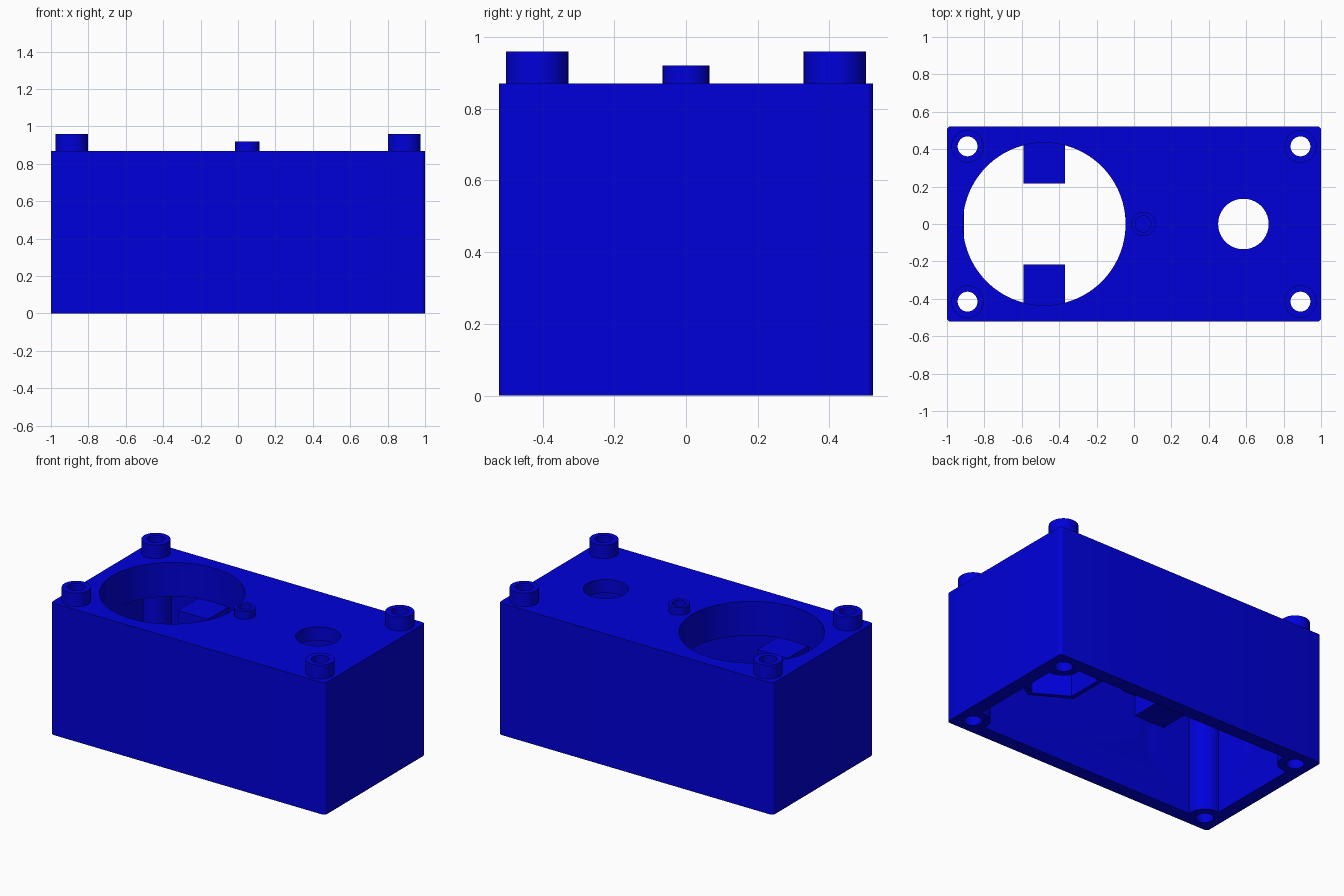
import bpy, bmesh, math

if "Cube" in bpy.data.objects:
    bpy.data.objects.remove(bpy.data.objects["Cube"])

blue = bpy.data.materials.new("blue_plastic")
blue.diffuse_color = (0.0, 0.0, 0.7, 1)
blue.use_nodes = True
blue.node_tree.nodes["Principled BSDF"].inputs["Base Color"].default_value = blue.diffuse_color


def make_object(name, bm):
    bmesh.ops.recalc_face_normals(bm, faces=bm.faces)
    mesh = bpy.data.meshes.new(name)
    bm.to_mesh(mesh)
    bm.free()
    ob = bpy.data.objects.new(name, mesh)
    bpy.context.collection.objects.link(ob)
    return ob


def prism(name, x, y, r, z0, z1, sides=64):
    """Upright prism with its first corner pointing to +y."""
    bm = bmesh.new()
    ring = []
    for i in range(sides):
        a = math.pi / 2 + 2 * math.pi * i / sides
        ring.append(bm.verts.new((x + r * math.cos(a), y + r * math.sin(a), z0)))
    base = bm.faces.new(ring)
    top = bmesh.ops.extrude_face_region(bm, geom=[base])["geom"]
    verts = [g for g in top if isinstance(g, bmesh.types.BMVert)]
    bmesh.ops.translate(bm, verts=verts, vec=(0, 0, z1 - z0))
    return make_object(name, bm)


def block(name, x0, x1, y0, y1, z0, z1, radius=0):
    bm = bmesh.new()
    bmesh.ops.create_cube(bm, size=1)
    for v in bm.verts:
        v.co = ((x0 + x1) / 2 + v.co.x * (x1 - x0),
                (y0 + y1) / 2 + v.co.y * (y1 - y0),
                (z0 + z1) / 2 + v.co.z * (z1 - z0))
    if radius:
        edges = [e for e in bm.edges
                 if abs(e.verts[0].co.z - e.verts[1].co.z) > 0.01]
        bmesh.ops.bevel(bm, geom=edges, offset=radius, segments=5,
                        profile=0.5, affect='EDGES')
    return make_object(name, bm)


def combine(body, part, operation):
    mod = body.modifiers.new(operation.lower(), 'BOOLEAN')
    mod.operation = operation
    mod.solver = 'EXACT'
    mod.object = part
    part.hide_render = True
    bpy.context.view_layer.objects.active = body
    bpy.ops.object.modifier_apply(modifier=mod.name)
    bpy.data.objects.remove(part, do_unlink=True)


HX, HY, TOP, WALL = 1.0, 0.522, 0.87, 0.09
corners = [(sx * 0.89, sy * 0.415) for sx in (-1, 1) for sy in (-1, 1)]

# Open-bottomed shell
body = block("enclosure", -HX, HX, -HY, HY, 0, TOP, 0.02)
combine(body, block("cavity", -HX + WALL, HX - WALL, -HY + WALL, HY - WALL,
                    -0.1, TOP - WALL), 'DIFFERENCE')

# Collar below the large opening and hexagonal sleeve below the small one
combine(body, prism("collar", -0.48, 0, 0.475, 0.645, 0.84, 96), 'UNION')
combine(body, prism("hex_sleeve", 0.585, 0, 0.27, 0.225, 0.84, 6), 'UNION')

# Corner posts inside, with raised bosses on the top
for x, y in corners:
    combine(body, prism("post", x, y, 0.105, 0, 0.83), 'UNION')
    combine(body, prism("boss", x, y, 0.087, 0.8, 0.96), 'UNION')
combine(body, prism("small_boss", 0.05, 0, 0.065, 0.82, 0.92), 'UNION')

# Openings
combine(body, prism("large_opening", -0.48, 0, 0.435, 0.3, 1.1, 96), 'DIFFERENCE')
combine(body, prism("hex_pocket", 0.585, 0, 0.237, 0.1, TOP - WALL, 6), 'DIFFERENCE')
combine(body, prism("small_opening", 0.585, 0, 0.135, 0.5, 1.1), 'DIFFERENCE')
combine(body, prism("small_boss_hole", 0.05, 0, 0.043, 0.82, 1.1), 'DIFFERENCE')
for x, y in corners:
    combine(body, prism("screw_hole", x, y, 0.053, -0.1, 1.1), 'DIFFERENCE')

# Two support tabs on the long walls below the large opening
for s in (-1, 1):
    y0, y1 = sorted((s * 0.217, s * 0.47))
    combine(body, block("support_tab", -0.59, -0.37, y0, y1, 0.51, 0.644), 'UNION')

body.data.materials.clear()
body.data.materials.append(blue)
for p in body.data.polygons:
    p.material_index = 0
bpy.ops.object.select_all(action='DESELECT')
body.select_set(True)
bpy.context.view_layer.objects.active = body
bpy.ops.object.shade_smooth_by_angle(angle=math.radians(30))
